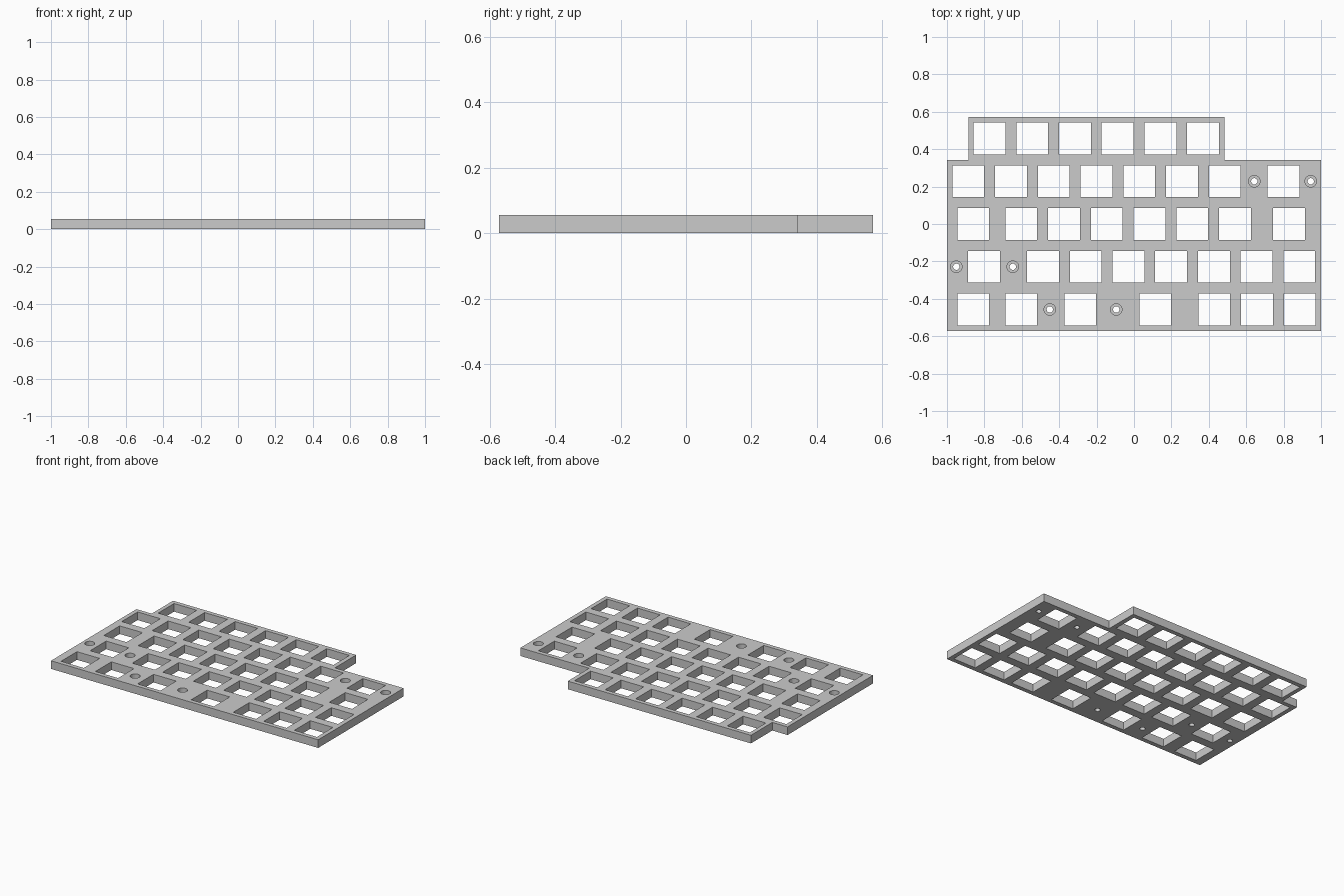
import bpy
import bmesh
from mathutils import Matrix, Vector

if "Cube" in bpy.data.objects:
    bpy.data.objects.remove(bpy.data.objects["Cube"])

PITCH = 0.2285      # spacing of neighbouring switches
CUT = 0.17          # side of a switch cutout
THICK = 0.055
HALF_Y = PITCH * 2.5

grey = bpy.data.materials.new("plate grey")
grey.use_nodes = True
grey.diffuse_color = (0.6, 0.6, 0.6, 1)
grey.node_tree.nodes["Principled BSDF"].inputs["Base Color"].default_value = (0.6, 0.6, 0.6, 1)


def new_object(name, bm):
    mesh = bpy.data.meshes.new(name)
    bm.to_mesh(mesh)
    bm.free()
    mesh.materials.append(grey)
    obj = bpy.data.objects.new(name, mesh)
    bpy.context.collection.objects.link(obj)
    return obj


def run(first, count):
    return [first + PITCH * i for i in range(count)]


def cylinder_cutter(name, radius, low, high):
    bm = bmesh.new()
    for x, y in screws:
        bmesh.ops.create_cone(bm, cap_ends=True, segments=24, radius1=radius, radius2=radius,
                              depth=high - low, matrix=Matrix.Translation((x, y, (low + high) / 2)))
    return new_object(name, bm)


# Plate outline, with the back row narrower than the rest
step = HALF_Y - PITCH
outline = [(-1, -HALF_Y), (1, -HALF_Y), (1, step), (0.485, step),
           (0.485, HALF_Y), (-0.886, HALF_Y), (-0.886, step), (-1, step)]
bm = bmesh.new()
face = bm.faces.new([bm.verts.new((x, y, 0)) for x, y in outline])
top = bmesh.ops.extrude_face_region(bm, geom=[face])["geom"]
bmesh.ops.translate(bm, vec=Vector((0, 0, THICK)),
                    verts=[v for v in top if isinstance(v, bmesh.types.BMVert)])
bmesh.ops.recalc_face_normals(bm, faces=bm.faces)
plate = new_object("switch_plate", bm)

# Switch cutouts, row by row from back to front
rows = [
    run(-0.773, 6),
    run(-0.886, 7) + [0.8],
    [-0.86] + run(-0.603, 6) + [0.828],
    [-0.802] + run(-0.487, 7),
    [-0.86, -0.603, -0.287, 0.114] + run(0.429, 3),
]
bm = bmesh.new()
for r, xs in enumerate(rows):
    for x in xs:
        place = Matrix.Translation((x, PITCH * (2 - r), THICK / 2))
        bmesh.ops.create_cube(bm, size=1, matrix=place @ Matrix.Diagonal((CUT, CUT, THICK * 3, 1)))
cutters = [new_object("switch_cutter", bm)]

# Screw holes with a wide recess from above
screws = [(0.643, PITCH), (0.945, PITCH), (-0.95, -PITCH), (-0.648, -PITCH),
          (-0.45, -2 * PITCH), (-0.095, -2 * PITCH)]
cutters.append(cylinder_cutter("recess_cutter", 0.031, 0.02, THICK * 2))
cutters.append(cylinder_cutter("screw_cutter", 0.017, -THICK, THICK * 2))

# Cut everything, then drop the cutters
bpy.context.view_layer.objects.active = plate
for cutter in cutters:
    cutter.hide_render = True
    mod = plate.modifiers.new(cutter.name, 'BOOLEAN')
    mod.operation = 'DIFFERENCE'
    mod.solver = 'EXACT'
    mod.object = cutter
    bpy.ops.object.modifier_apply(modifier=mod.name)
    bpy.data.objects.remove(cutter)
